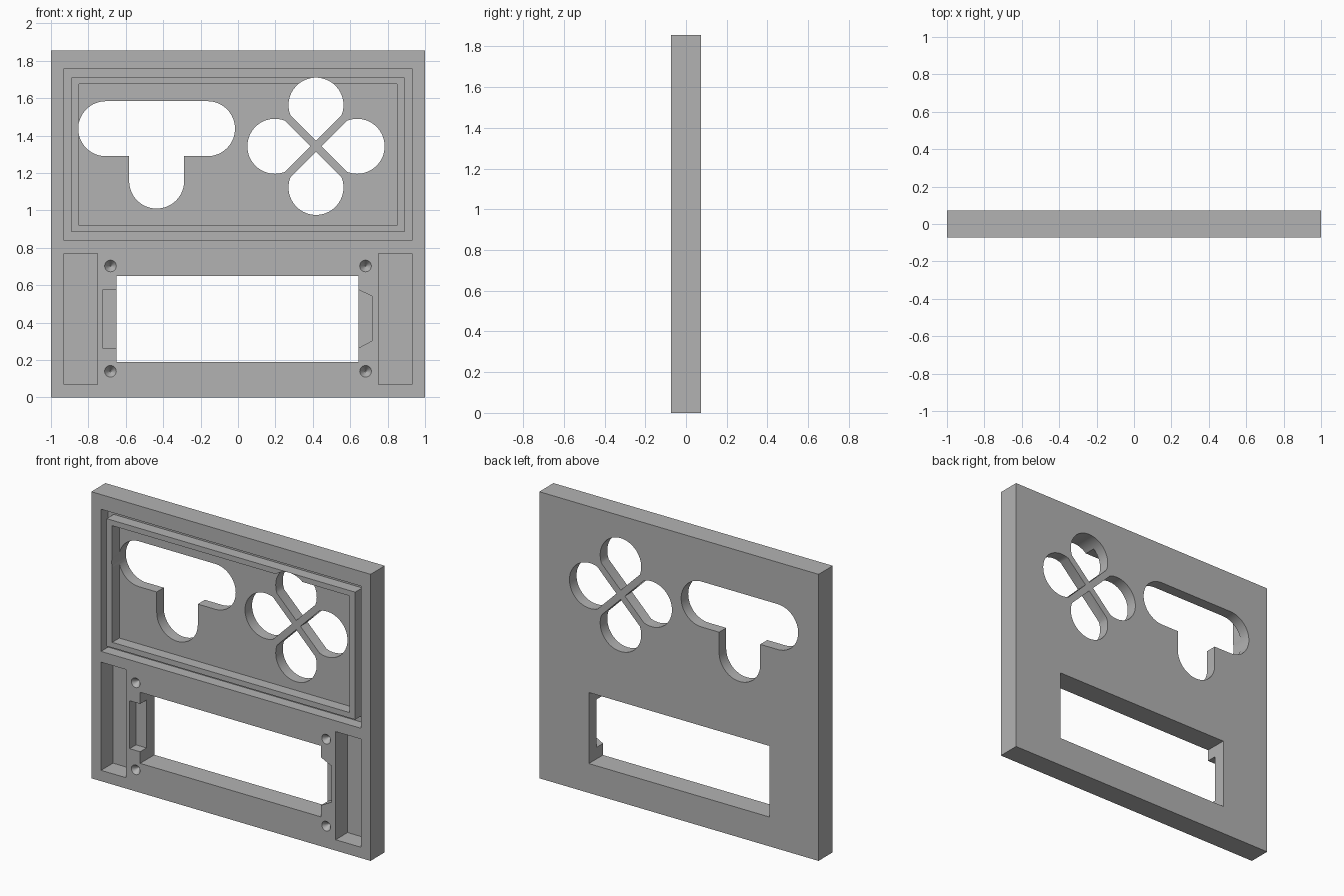
import bpy
import bmesh
from math import sin, cos, radians

if "Cube" in bpy.data.objects:
    bpy.data.objects.remove(bpy.data.objects["Cube"], do_unlink=True)

HALF = 0.0725          # half of the panel thickness
HEIGHT = 1.855
THROUGH = 4 * HALF     # cutting depth that passes right through


def prism(name, outline, y0, y1):
    """Extrude an (x, z) outline from y0 to y1."""
    bm = bmesh.new()
    face = bm.faces.new([bm.verts.new((x, y0, z)) for x, z in outline])
    new = bmesh.ops.extrude_face_region(bm, geom=[face])["geom"]
    moved = [v for v in new if isinstance(v, bmesh.types.BMVert)]
    bmesh.ops.translate(bm, verts=moved, vec=(0, y1 - y0, 0))
    bmesh.ops.recalc_face_normals(bm, faces=bm.faces)
    mesh = bpy.data.meshes.new(name)
    bm.to_mesh(mesh)
    bm.free()
    obj = bpy.data.objects.new(name, mesh)
    bpy.context.collection.objects.link(obj)
    return obj


def rect(x0, x1, z0, z1):
    return [(x0, z0), (x1, z0), (x1, z1), (x0, z1)]


def arc(cx, cz, r, start, end, steps=32):
    angles = [radians(start + (end - start) * i / steps) for i in range(steps + 1)]
    return [(cx + r * cos(a), cz + r * sin(a)) for a in angles]


def cut(target, cutter):
    """Subtract the cutter from the target and discard the cutter."""
    cutter.hide_render = True
    mod = target.modifiers.new("cut", 'BOOLEAN')
    mod.operation = 'DIFFERENCE'
    mod.solver = 'EXACT'
    mod.object = cutter
    graph = bpy.context.evaluated_depsgraph_get()
    mesh = bpy.data.meshes.new_from_object(target.evaluated_get(graph))
    target.modifiers.clear()
    target.data = mesh
    bpy.data.objects.remove(cutter, do_unlink=True)


def pocket(target, outline, depth):
    """Sink an outline into the front of the target."""
    cut(target, prism("pocket_cutter", outline, -HALF - 0.05, -HALF + depth))


# Panel
panel = prism("control_panel", rect(-1, 1, 0, HEIGHT), -HALF, HALF)

# Groove around a raised rim, and the recessed field inside it
groove = prism("groove_cutter", rect(-0.93, 0.93, 0.84, 1.76), -HALF - 0.05, 0)
cut(groove, prism("rim_island", rect(-0.89, 0.89, 0.885, 1.71), -1, 1))
cut(panel, groove)
pocket(panel, rect(-0.85, 0.85, 0.92, 1.675), HALF)

# T-shaped opening with rounded ends
R = 0.147
tee = (arc(-0.163, 1.437, R, -90, 90) + arc(-0.707, 1.437, R, 90, 270)
       + arc(-0.435, 1.157, R, 180, 360))
tee.insert(-33, (-0.435 - R, 1.29))
tee.append((-0.435 + R, 1.29))
pocket(panel, tee, THROUGH)

# Four petal openings separated by diagonal struts
for turn in range(4):
    c, s = cos(radians(90 * turn)), sin(radians(90 * turn))
    petal = arc(0.22, 0, R, -111, 111) + [(0.03, 0)]
    pocket(panel, [(0.417 + u * c - v * s, 1.343 + u * s + v * c) for u, v in petal], THROUGH)

# Screen window with a square notch on one side and a tapered one on the other
pocket(panel, rect(-0.65, 0.645, 0.19, 0.65), THROUGH)
pocket(panel, rect(-0.725, -0.6, 0.265, 0.575), 0.065)
pocket(panel, [(0.6, 0.265), (0.645, 0.265), (0.72, 0.305),
               (0.72, 0.54), (0.645, 0.575), (0.6, 0.575)], 0.065)

# Deep side slots and conical screw holes
for side in (-1, 1):
    x0, x1 = sorted((side * 0.75, side * 0.93))
    pocket(panel, rect(x0, x1, 0.07, 0.77), 0.122)
    for z in (0.14, 0.703):
        hole = prism("screw_cutter", arc(0, 0, 0.032, 0, 345, 23), 0, 0.04)
        for v in hole.data.vertices:
            if v.co.y > 0.02:
                v.co.x *= 0.1
                v.co.z *= 0.1
            v.co.x += side * 0.682
            v.co.z += z
            v.co.y -= HALF + 0.001
        cut(panel, hole)

# Material and shading
grey = bpy.data.materials.new("plain_grey")
grey.use_nodes = True
colour = (0.45, 0.45, 0.45, 1)
grey.diffuse_color = colour
grey.node_tree.nodes["Principled BSDF"].inputs["Base Color"].default_value = colour
panel.data.materials.clear()
panel.data.materials.append(grey)
for poly in panel.data.polygons:
    poly.material_index = 0
bpy.ops.object.select_all(action='DESELECT')
panel.select_set(True)
bpy.context.view_layer.objects.active = panel
bpy.ops.object.shade_smooth_by_angle(angle=radians(30))
